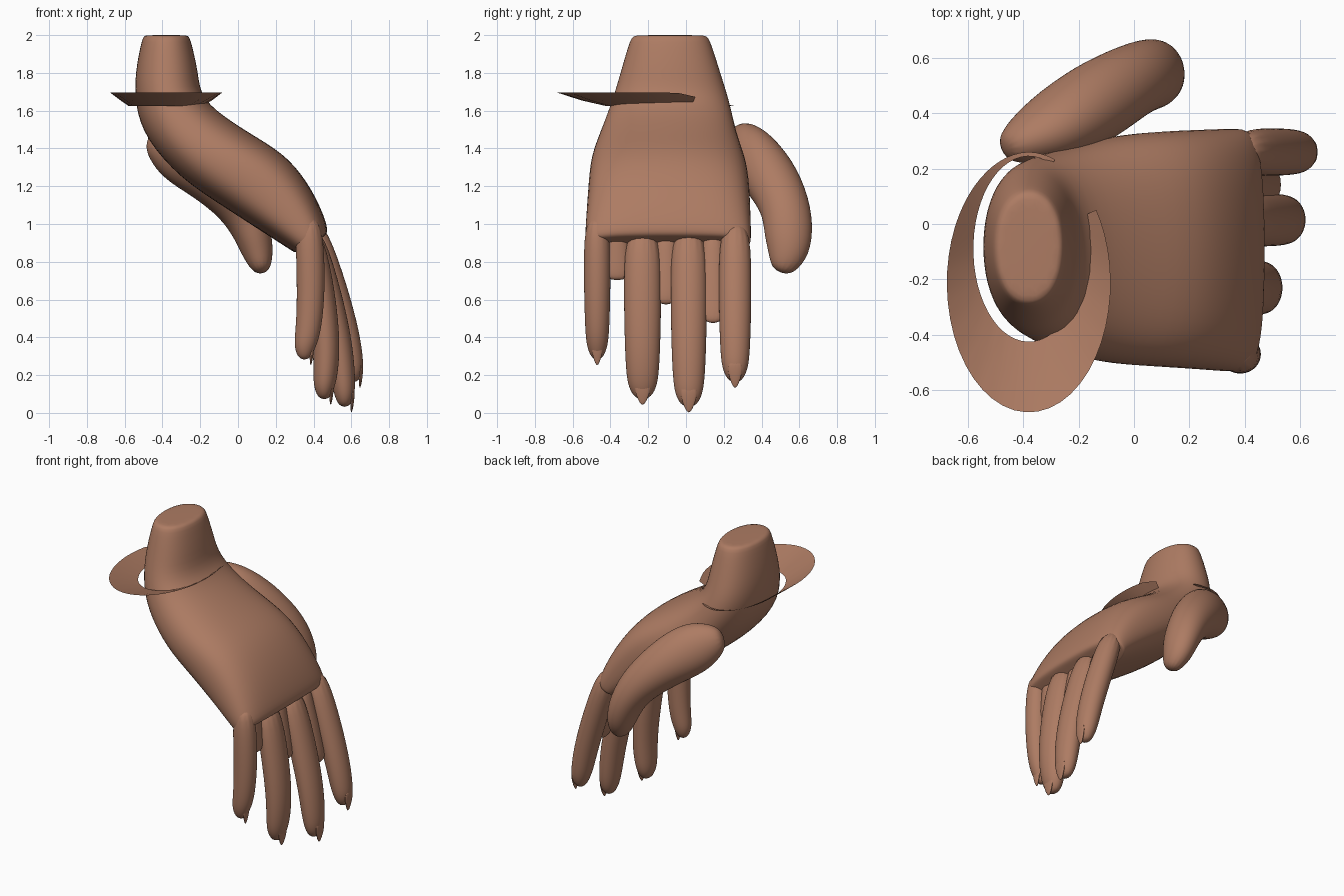
import bpy, bmesh, math
from mathutils import Vector

cube = bpy.data.objects.get("Cube")
if cube:
    bpy.data.objects.remove(cube)

skin = bpy.data.materials.new("brown_skin")
skin.use_nodes = True
skin.diffuse_color = (0.42, 0.2, 0.125, 1)
skin.node_tree.nodes["Principled BSDF"].inputs["Base Color"].default_value = (0.42, 0.2, 0.125, 1)


def finish(bm, name, subdiv=2, angle=60):
    mesh = bpy.data.meshes.new(name)
    bm.to_mesh(mesh)
    bm.free()
    mesh.materials.append(skin)
    obj = bpy.data.objects.new(name, mesh)
    bpy.context.collection.objects.link(obj)
    if subdiv:
        mod = obj.modifiers.new("smooth", "SUBSURF")
        mod.levels = mod.render_levels = subdiv
    bpy.ops.object.select_all(action="DESELECT")
    obj.select_set(True)
    bpy.context.view_layer.objects.active = obj
    if subdiv:
        bpy.ops.object.shade_smooth()
    else:
        bpy.ops.object.shade_smooth_by_angle(angle=math.radians(angle))
    return obj


def loft(name, sections, sides=14):
    """Skin closed rings; each section is centre, two half axes, squareness."""
    bm = bmesh.new()
    rings = []
    for c, u, v, power in sections:
        ring = []
        for i in range(sides):
            a = math.tau * i / sides
            ca, sa = math.cos(a), math.sin(a)
            p = math.copysign(abs(ca) ** (2 / power), ca)
            q = math.copysign(abs(sa) ** (2 / power), sa)
            ring.append(bm.verts.new(c + (u * p + v * q) * 1.035))
        rings.append(ring)
    for r, s in zip(rings, rings[1:]):
        for i in range(sides):
            j = (i + 1) % sides
            bm.faces.new((r[i], r[j], s[j], s[i]))
    bm.faces.new(rings[0])
    bm.faces.new(rings[-1])
    bmesh.ops.recalc_face_normals(bm, faces=bm.faces)
    return finish(bm, name)


def tube(name, points):
    """Loft along a path of (x, y, z, depth, width) points."""
    cs = [Vector(p[:3]) for p in points]
    sections = []
    for i, p in enumerate(points):
        t = (cs[min(i + 1, len(cs) - 1)] - cs[max(i - 1, 0)]).normalized()
        v = Vector((0, 1, 0))
        v = (v - t * v.dot(t)).normalized()
        sections.append((cs[i], v.cross(t) * p[3], v * p[4], 2.0))
    return loft(name, sections)


# Wrist and palm: palm-side edge, back-of-hand edge, side limits, squareness
profile = [
    ((-0.49, 2.0), (-0.27, 2.0), -0.27, 0.10, 2.2),
    ((-0.505, 1.995), (-0.255, 1.995), -0.29, 0.12, 2.2),
    ((-0.545, 1.8), (-0.21, 1.8), -0.345, 0.18, 2.2),
    ((-0.545, 1.63), (-0.2, 1.66), -0.39, 0.23, 2.2),
    ((-0.49, 1.45), (-0.02, 1.53), -0.45, 0.26, 2.4),
    ((-0.3, 1.24), (0.11, 1.45), -0.5, 0.31, 2.6),
    ((-0.1, 1.11), (0.27, 1.35), -0.51, 0.33, 2.8),
    ((0.1, 0.98), (0.4, 1.17), -0.52, 0.335, 3),
    ((0.27, 0.87), (0.475, 0.99), -0.53, 0.34, 3),
    ((0.30, 0.85), (0.47, 0.945), -0.52, 0.335, 3),
    ((0.31, 0.85), (0.45, 0.93), -0.50, 0.32, 3),
]
sections = []
for lo, hi, y0, y1, power in profile:
    a, b = Vector((lo[0], 0, lo[1])), Vector((hi[0], 0, hi[1]))
    centre = (a + b) / 2 + Vector((0, (y0 + y1) / 2, 0))
    sections.append((centre, (b - a) / 2, Vector((0, (y1 - y0) / 2, 0)), power))
loft("wrist_and_palm", sections)

# Fingers: side position, half width, and (x, z) path from knuckle to tip
fingers = {
    "little": (-0.47, 0.068, [(0.37, 1.05), (0.385, 0.8), (0.385, 0.58), (0.37, 0.42), (0.35, 0.28)]),
    "ring": (-0.23, 0.095, [(0.37, 0.98), (0.43, 0.7), (0.47, 0.4), (0.465, 0.22), (0.455, 0.07)]),
    "middle": (0.015, 0.093, [(0.37, 0.98), (0.455, 0.7), (0.53, 0.4), (0.555, 0.2), (0.565, 0.03)]),
    "index": (0.26, 0.083, [(0.38, 1.02), (0.485, 0.72), (0.565, 0.45), (0.595, 0.3), (0.61, 0.16)]),
}
scale = (0.95, 1.05, 1.0, 0.92, 0.35)
for name, (y, w, path) in fingers.items():
    pts = [(x, y, z, 0.072 * s, w * s) for (x, z), s in zip(path, scale)]
    px, py, pz, _, _ = pts[-1]
    pts.insert(-1, (px, y, pz + 0.06, 0.055, w * 0.78))
    tube(name + "_finger", pts)
    # Pointed nail on the back of the fingertip
    tube(name + "_nail", [(px + 0.042, y, pz + 0.12, 0.012, w * 0.5),
                          (px + 0.04, y, pz + 0.04, 0.012, w * 0.45),
                          (px + 0.035, y, pz - 0.03, 0.004, w * 0.1)])

# Webs between neighbouring fingers
order = list(fingers.items())
for (n1, f1), (n2, f2), end in zip(order, order[1:], (0.7, 0.57, 0.47)):
    y = (f1[0] + f1[1] + f2[0] - f2[1]) / 2
    mids = [((a[0] + b[0]) / 2, (a[1] + b[1]) / 2) for a, b in zip(f1[2], f2[2])]
    pts = []
    for k in range(5):
        z = 0.95 + (end - 0.95) * k / 4
        i = next(i for i in range(4) if mids[i + 1][1] <= z)
        (x0, z0), (x1, z1) = mids[i], mids[i + 1]
        x = x0 + (x1 - x0) * (z - z0) / (z1 - z0)
        pts.append((x - 0.015, y, z, 0.045 - 0.006 * k, 0.06))
    tube(n1 + "_to_" + n2 + "_web", pts)

# Thumb, from its base beside the wrist to the tip
tube("thumb", [
    (-0.47, 0.27, 1.46, 0.05, 0.04),
    (-0.42, 0.29, 1.44, 0.11, 0.08),
    (-0.30, 0.34, 1.38, 0.17, 0.13),
    (-0.14, 0.44, 1.26, 0.15, 0.15),
    (0.01, 0.53, 1.10, 0.12, 0.13),
    (0.08, 0.545, 0.95, 0.10, 0.13),
    (0.11, 0.54, 0.83, 0.08, 0.105),
    (0.13, 0.50, 0.74, 0.04, 0.05),
])

# Torn skin flap flaring round the wrist, widest at the front
bm = bmesh.new()
count = 48
previous = None
for i in range(count + 1):
    a = math.radians(65) + math.radians(315) * i / count
    c, s = math.cos(a), math.sin(a)
    f = ((1 - s) / 2) ** 1.2
    pleat = 0.006 * (i % 2) * f
    inner = Vector((-0.38 + 0.2 * c, -0.09 + 0.335 * s, 1.625))
    outer = inner + Vector((c * (0.02 + 0.15 * f), s * (0.015 + 0.24 * f),
                            0.07 * min(1, 2.6 * f)))
    middle = inner.lerp(outer, 0.5) - Vector((0, 0, pleat))
    row = [bm.verts.new(p) for p in (inner, middle, outer)]
    if previous:
        for k in range(2):
            bm.faces.new((previous[k], previous[k + 1], row[k + 1], row[k]))
    previous = row
bmesh.ops.recalc_face_normals(bm, faces=bm.faces)
finish(bm, "wrist_flap", 0, 20)
